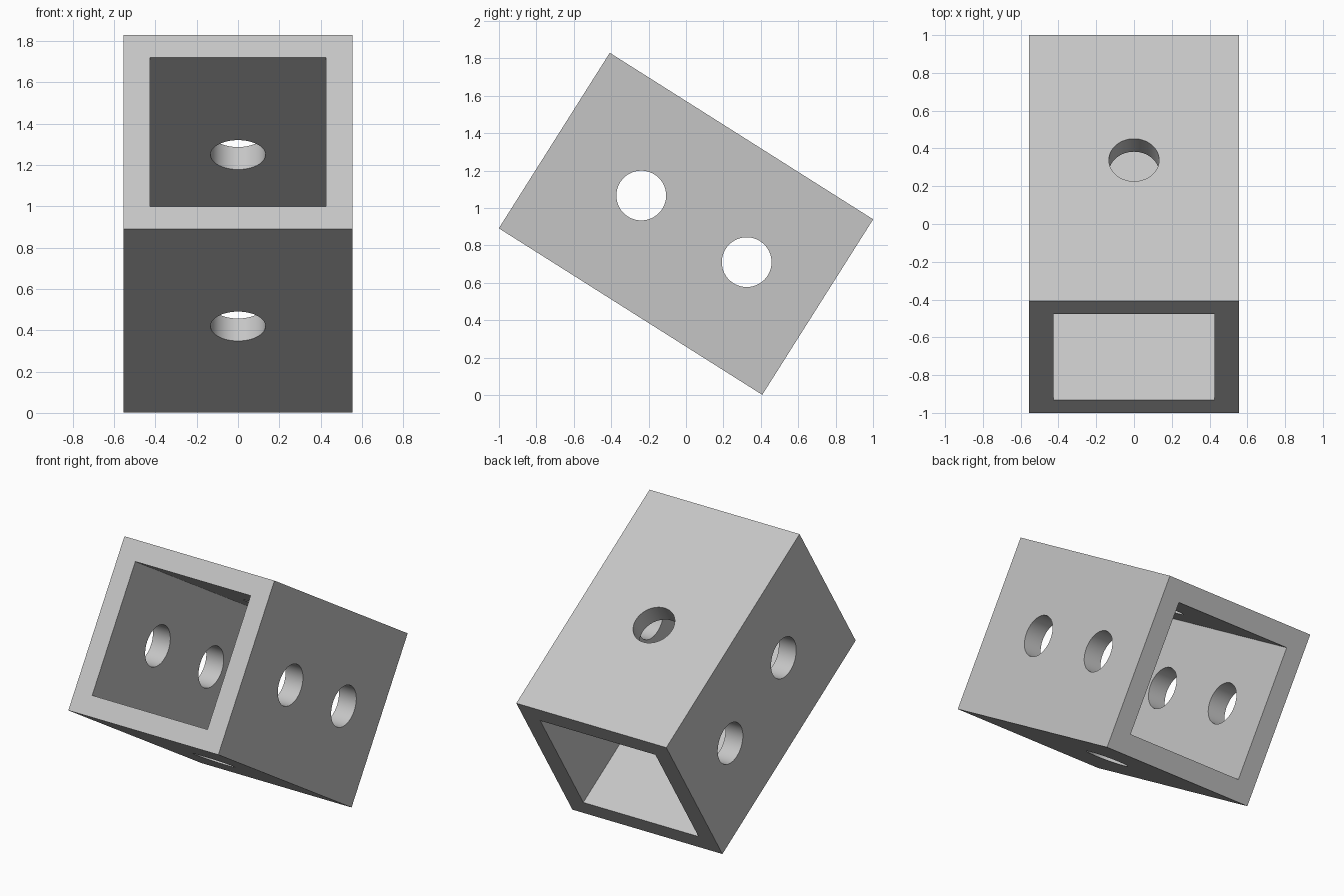
import bpy
from math import radians, pi
from mathutils import Matrix

cube = bpy.data.objects.get("Cube")
if cube:
    bpy.data.objects.remove(cube, do_unlink=True)

WIDTH, LENGTH, BORE = 1.11, 1.666, 0.853
HOLE_RADIUS = 0.133
SIDE_HOLES = (-0.283, 0.384)
TOP_HOLE = 0.05
TILT, CENTRE_HEIGHT = radians(-32.3), 0.915

grey = bpy.data.materials.new("light_grey")
grey.use_nodes = True
colour = (0.56, 0.56, 0.56, 1)
grey.diffuse_color = colour
grey.node_tree.nodes["Principled BSDF"].inputs["Base Color"].default_value = colour


def box(name, size):
    bpy.ops.mesh.primitive_cube_add(size=1)
    obj = bpy.context.object
    obj.name = name
    obj.data.transform(Matrix.Diagonal((*size, 1)))
    obj.data.materials.append(grey)
    return obj


def drill(name, y, rotation):
    bpy.ops.mesh.primitive_cylinder_add(vertices=64, radius=HOLE_RADIUS, depth=2)
    obj = bpy.context.object
    obj.name = name
    obj.data.transform(Matrix.Translation((0, y, 0)) @ rotation)
    obj.data.materials.append(grey)
    return obj


# Square tube and the shapes cut from it
tube = box("square_tube", (WIDTH, LENGTH, WIDTH))
cutters = [box("bore_cutter", (BORE, LENGTH * 2, BORE))]
sideways = Matrix.Rotation(pi / 2, 4, "Y")
cutters += [drill("side_hole_cutter", y, sideways) for y in SIDE_HOLES]
cutters.append(drill("top_hole_cutter", TOP_HOLE, Matrix.Identity(4)))

for cutter in cutters:
    cutter.hide_render = True
    cut = tube.modifiers.new(cutter.name, "BOOLEAN")
    cut.operation = "DIFFERENCE"
    cut.solver = "EXACT"
    cut.object = cutter

# Bake the cuts, then drop the cutters
bpy.context.view_layer.update()
evaluated = tube.evaluated_get(bpy.context.evaluated_depsgraph_get())
mesh = bpy.data.meshes.new_from_object(evaluated)
tube.modifiers.clear()
tube.data = mesh
for cutter in cutters:
    bpy.data.objects.remove(cutter, do_unlink=True)

# Round hole walls shade smoothly, tube edges stay sharp
bpy.ops.object.select_all(action="DESELECT")
tube.select_set(True)
bpy.context.view_layer.objects.active = tube
bpy.ops.object.shade_smooth_by_angle(angle=radians(30))

# Tilt the tube onto its lower back edge
tube.rotation_euler.x = TILT
tube.location.z = CENTRE_HEIGHT
